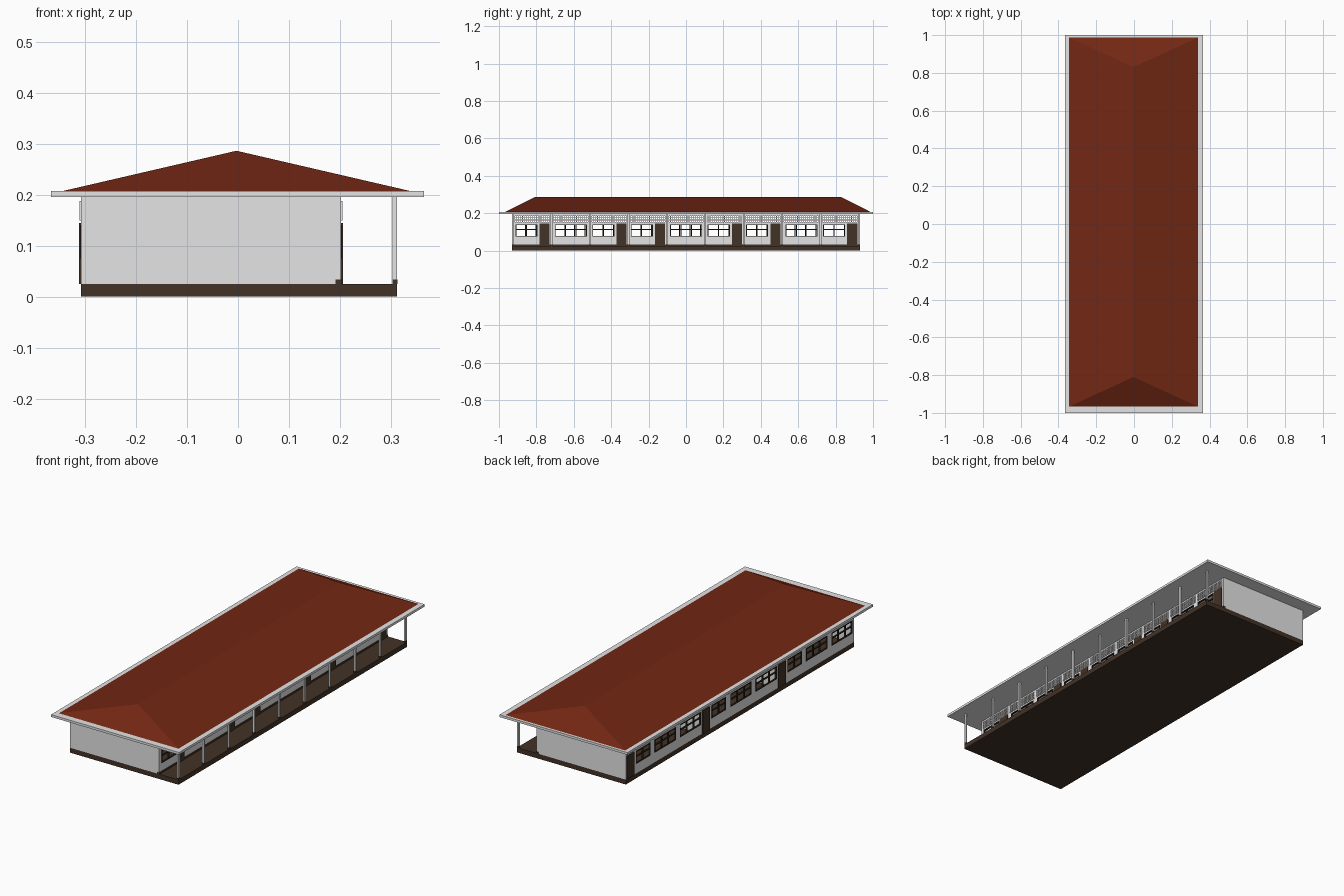
import bpy, bmesh

if "Cube" in bpy.data.objects:
    bpy.data.objects.remove(bpy.data.objects["Cube"])


def material(name, rgb):
    m = bpy.data.materials.new(name)
    m.use_nodes = True
    m.diffuse_color = (*rgb, 1)
    m.node_tree.nodes["Principled BSDF"].inputs["Base Color"].default_value = (*rgb, 1)
    return m


WALL = material("pale grey plaster", (0.78, 0.78, 0.78))
BROWN = material("dark brown paint", (0.055, 0.032, 0.02))
FRAME = material("dark window frame", (0.025, 0.017, 0.012))
ROOF = material("red brown roofing", (0.17, 0.02, 0.0065))


def boxes(name, mat, spans):
    """One object made of boxes, each given as (x0, x1, y0, y1, z0, z1)."""
    bm = bmesh.new()
    for x0, x1, y0, y1, z0, z1 in spans:
        size = (x1 - x0, y1 - y0, z1 - z0)
        mid = ((x0 + x1) / 2, (y0 + y1) / 2, (z0 + z1) / 2)
        for v in bmesh.ops.create_cube(bm, size=1)["verts"]:
            v.co = [c * s + m for c, s, m in zip(v.co, size, mid)]
    return finish(name, mat, bm)


def finish(name, mat, bm):
    bmesh.ops.recalc_face_normals(bm, faces=bm.faces[:])
    mesh = bpy.data.meshes.new(name)
    bm.to_mesh(mesh)
    bm.free()
    mesh.materials.append(mat)
    ob = bpy.data.objects.new(name, mesh)
    bpy.context.collection.objects.link(ob)
    return ob


# Main levels and plan lines
HALF, BACK, PORCH, EDGE = 0.93, -0.308, 0.202, 0.312
FLOOR, SILL, HEAD, VENT0, VENT1, TOP = 0.025, 0.075, 0.141, 0.149, 0.188, 0.195
THICK = 0.012
START, BAY = -0.925, 0.2056

# Base slab, eave slab and hipped roof
boxes("base_slab", BROWN, [(BACK, EDGE, -HALF, HALF, 0, FLOOR)])
boxes("eave_slab", WALL, [(-0.366, 0.364, -1, 1, TOP, 0.207)])
bm = bmesh.new()
eave = [bm.verts.new((x, y, 0.207)) for x, y in
        ((-0.344, -0.967), (0.338, -0.967), (0.338, 0.987), (-0.344, 0.987))]
front, back = [bm.verts.new((-0.003, y, 0.286)) for y in (-0.81, 0.83)]
for face in ((eave[0], eave[1], front), (eave[1], eave[2], back, front),
             (eave[2], eave[3], back), (eave[3], eave[0], front, back), eave[::-1]):
    bm.faces.new(face)
finish("hipped_roof", ROOF, bm)

# End walls and classroom partitions
boxes("end_walls", WALL, [(BACK, PORCH, s * (HALF - THICK / 2) - THICK / 2,
                           s * (HALF - THICK / 2) + THICK / 2, FLOOR, TOP) for s in (-1, 1)])
boxes("partition_walls", WALL, [(BACK + THICK, PORCH - THICK, y - 0.005, y + 0.005, FLOOR, TOP)
                                for y in (-0.31, 0.31)])

# Openings of the porch side: every third bay holds one wide window, the rest a window and a door
porch_windows, porch_doors, vents = [], [], []
for i in range(9):
    y = START + BAY * i
    vents.append((y + 0.008, y + BAY - 0.008))
    if i % 3 == 1:
        porch_windows.append((y + 0.018, y + 0.189, 3))
    else:
        porch_windows.append((y + 0.013, y + 0.131, 2))
        porch_doors.append((y + 0.142, y + 0.196))

# Openings of the back side: each classroom has a door, a narrow window and two wide ones
back_windows, back_doors = [], []
for y in (0.925, 0.308, -0.309):
    back_doors.append((y - 0.058, y))
    back_windows += [(y - 0.192, y - 0.076, 2), (y - 0.4, y - 0.229, 3), (y - 0.606, y - 0.435, 3)]


def band(x0, z0, z1, gaps):
    """Strip of a long wall, broken by gaps."""
    spans, y = [], -HALF + THICK
    for g in sorted(gaps):
        spans.append((x0, x0 + THICK, y, g[0], z0, z1))
        y = g[1]
    spans.append((x0, x0 + THICK, y, HALF - THICK, z0, z1))
    return spans


def window_bars(x0, x1, y0, y1, panes):
    """Frame, mullions and transom of one window."""
    w = 0.0045
    out = [(x0, x1, y0, y1, z, z + w) for z in (SILL, 0.11, HEAD - w)]
    step = (y1 - y0 - w) / panes
    return out + [(x0, x1, y0 + step * k, y0 + step * k + w, SILL, HEAD) for k in range(panes + 1)]


def lattice_bars(x0, x1, y0, y1):
    """Grid of pierced ventilation blocks."""
    w, rows, cols = 0.003, 4, 18
    dz, dy = (VENT1 - VENT0 - w) / rows, (y1 - y0 - w) / cols
    out = [(x0, x1, y0, y1, VENT0 + dz * k, VENT0 + dz * k + w) for k in range(rows + 1)]
    return out + [(x0, x1, y0 + dy * k, y0 + dy * k + w, VENT0, VENT1) for k in range(cols + 1)]


# Long walls with their windows, doors and vents
for side, x0, out, windows, doors in (("porch", PORCH - THICK, 1, porch_windows, porch_doors),
                                      ("back", BACK, -1, back_windows, back_doors)):
    wall = (band(x0, FLOOR, SILL, []) + band(x0, SILL, HEAD, windows)
            + band(x0, HEAD, VENT0, []) + band(x0, VENT0, VENT1, vents)
            + band(x0, VENT1, TOP, []))
    boxes(side + "_wall", WALL, wall)
    face = PORCH if out > 0 else BACK
    a, b = sorted((face - out * 0.006, face + out * 0.002))
    boxes(side + "_window_frames", FRAME, [s for w in windows for s in window_bars(a, b, *w)])
    a, b = sorted((face - out * 0.005, face + out * 0.003))
    boxes(side + "_vent_lattice", WALL, [s for v in vents for s in lattice_bars(a, b, *v)])
    a, b = sorted((face - out * THICK, face + out * 0.004))
    boxes(side + "_doors", BROWN, [(a, b, d[0], d[1], FLOOR, 0.144) for d in doors])

# Painted skirting along the porch wall
boxes("porch_skirting", BROWN, [(PORCH - 0.011, PORCH + 0.002, -HALF - 0.001, HALF + 0.001, FLOOR, 0.034)])

# Porch posts with painted feet
post_y = [START + BAY * i for i in range(10)]
boxes("porch_posts", WALL, [(0.303, 0.312, y - 0.005, y + 0.005, 0.034, TOP) for y in post_y])
boxes("post_feet", BROWN, [(0.3025, 0.3125, y - 0.0055, y + 0.0055, FLOOR, 0.034) for y in post_y])
